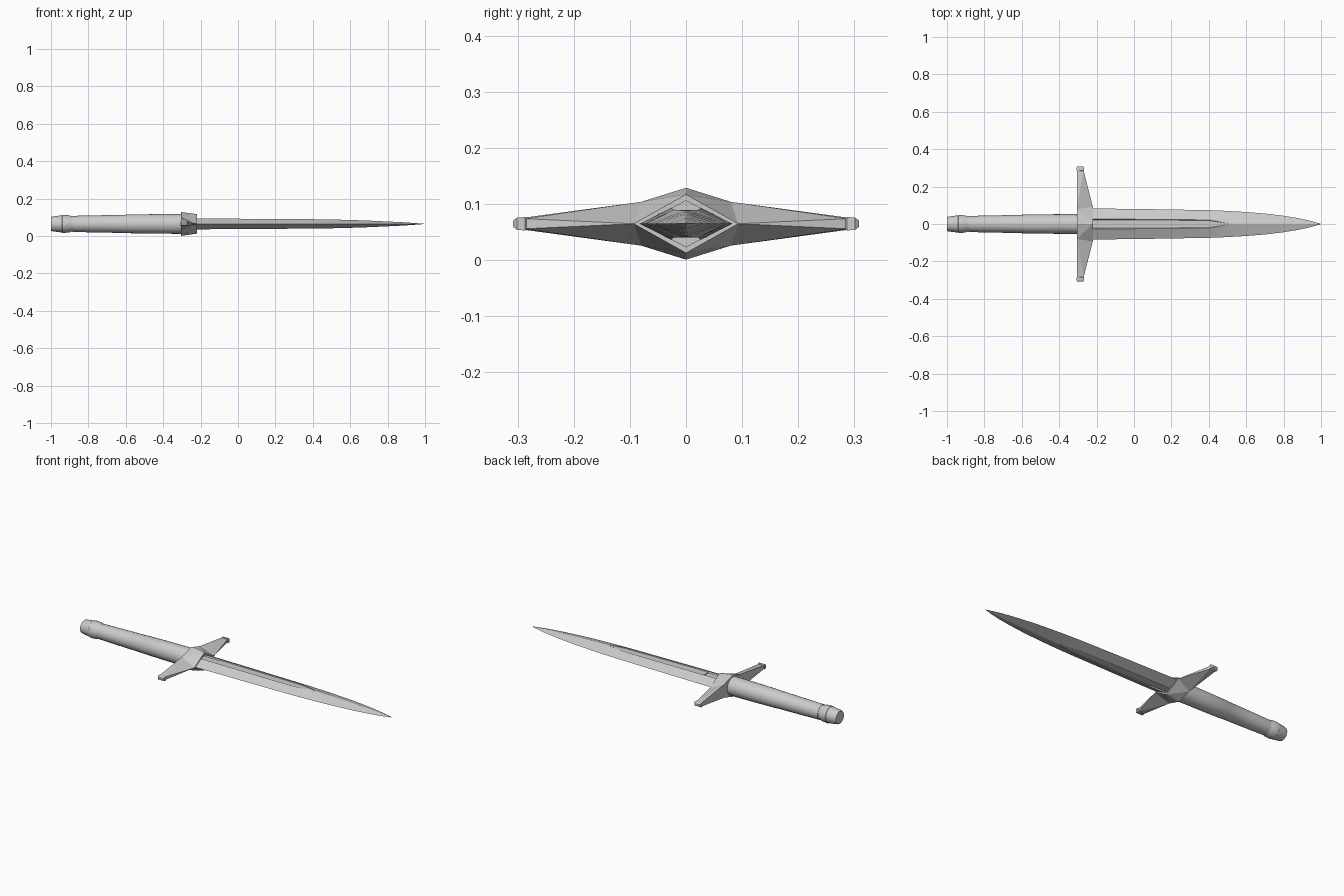
import bpy, math

if "Cube" in bpy.data.objects:
    bpy.data.objects.remove(bpy.data.objects["Cube"])

ZC = 0.065  # height of the long axis


def make(name, verts, faces, smooth=None):
    mesh = bpy.data.meshes.new(name)
    mesh.from_pydata([(x, y, z + ZC) for x, y, z in verts], [], faces)
    obj = bpy.data.objects.new(name, mesh)
    bpy.context.collection.objects.link(obj)
    bpy.ops.object.select_all(action='DESELECT')
    obj.select_set(True)
    bpy.context.view_layer.objects.active = obj
    bpy.ops.object.mode_set(mode='EDIT')
    bpy.ops.mesh.select_all(action='SELECT')
    bpy.ops.mesh.normals_make_consistent(inside=False)
    bpy.ops.object.mode_set(mode='OBJECT')
    if smooth:
        bpy.ops.object.shade_smooth_by_angle(angle=math.radians(smooth))
    return obj


def loft(name, rings, smooth=None):
    """Skin equal-sized closed sections and cap both ends."""
    n = len(rings[0])
    verts = [v for r in rings for v in r]
    faces = [(i * n + j, i * n + (j + 1) % n, (i + 1) * n + (j + 1) % n, (i + 1) * n + j)
             for i in range(len(rings) - 1) for j in range(n)]
    faces += [tuple(range(n)), tuple(range(len(verts) - n, len(verts)))]
    return make(name, verts, faces, smooth)


def turned(name, profile, sides=24):
    rings = [[(x, r * math.cos(2 * math.pi * k / sides), r * math.sin(2 * math.pi * k / sides))
              for k in range(sides)] for x, r in profile]
    return loft(name, rings, 30)


# Blade: x, half width, half thickness, groove half width, groove depth
stations = [(-0.27, .083, .029, .026, .007), (-0.131, .082, .0285, .026, .007),
            (-0.13, .082, .0285, .026, .004), (0.1, .079, .027, .025, .004),
            (0.4, .074, .025, .022, .003), (0.5, .070, .0235, .004, 0),
            (0.6, .064, .021, .003, 0), (0.7, .056, .0175, .003, 0),
            (0.8, .044, .013, .002, 0), (0.88, .031, .009, .002, 0),
            (0.94, .018, .005, .001, 0), (1.0, .0005, .0005, .0002, 0)]


def blade_ring(x, w, t, g, d):
    upper = [(w, 0), (g, t), (g * .85, t - d), (-g * .85, t - d), (-g, t), (-w, 0)]
    lower = [(y, -z) for y, z in reversed(upper[1:-1])]
    return [(x, y, z) for y, z in upper + lower]


loft("blade", [blade_ring(*s) for s in stations], 12)

# Crossguard: flat back, diamond front collar with sunken middle, tapering arms
XB, XF, XA = -0.305, -0.22, -0.27
verts = [(XB, 0, .064), (XB, 0, -.064), (XF, 0, .052), (XF, 0, -.052),
         (XF, 0, .041), (XF, 0, -.041), (XF - .015, 0, .041), (XF - .015, 0, -.041)]
faces = []
for s in (1, -1):
    b = len(verts)
    verts += [(XB, s * .08, .039), (XB, s * .08, -.039), (XF, s * .093, 0),
              (XB, s * .287, .011), (XB, s * .287, -.011),
              (XA, s * .287, .009), (XA, s * .287, -.009),
              (XF, s * .078, 0), (XF - .015, s * .078, 0)]
    bt, bb, f, et, eb, ft, fb, i, j = range(b, b + 9)
    faces += [(0, 1, bb, bt), (bt, bb, eb, et), (0, bt, 2), (bt, f, 2), (1, 3, bb), (bb, 3, f),
              (bt, et, ft), (bt, ft, f), (bb, fb, eb), (bb, f, fb), (f, ft, fb), (et, eb, fb, ft),
              (2, f, i, 4), (3, 5, i, f), (4, i, j, 6), (5, 7, j, i), (6, j, 7)]
make("crossguard", verts, faces)

# Small chamfered caps on the arm ends
for s, side in ((1, "left"), (-1, "right")):
    rings = []
    for y, hx, hz in ((.284, .018, .010), (.287, .021, .012), (.301, .021, .011), (.308, .015, .006)):
        rings.append([(-0.287 + a * hx, s * y, c * hz) for a, c in ((1, 1), (-1, 1), (-1, -1), (1, -1))])
    loft("guard_cap_" + side, rings)

# Grip in two slightly stepped lengths
turned("grip", [(-0.30, .053), (-0.45, .052), (-0.60, .0495), (-0.603, .0485), (-0.75, .046), (-0.885, .043)])

# Pommel with a neck ring
turned("pommel", [(-0.875, .041), (-0.89, .041), (-0.902, .046), (-0.93, .048),
                  (-0.938, .048), (-0.94, .046), (-0.99, .040), (-1.0, .037)])
